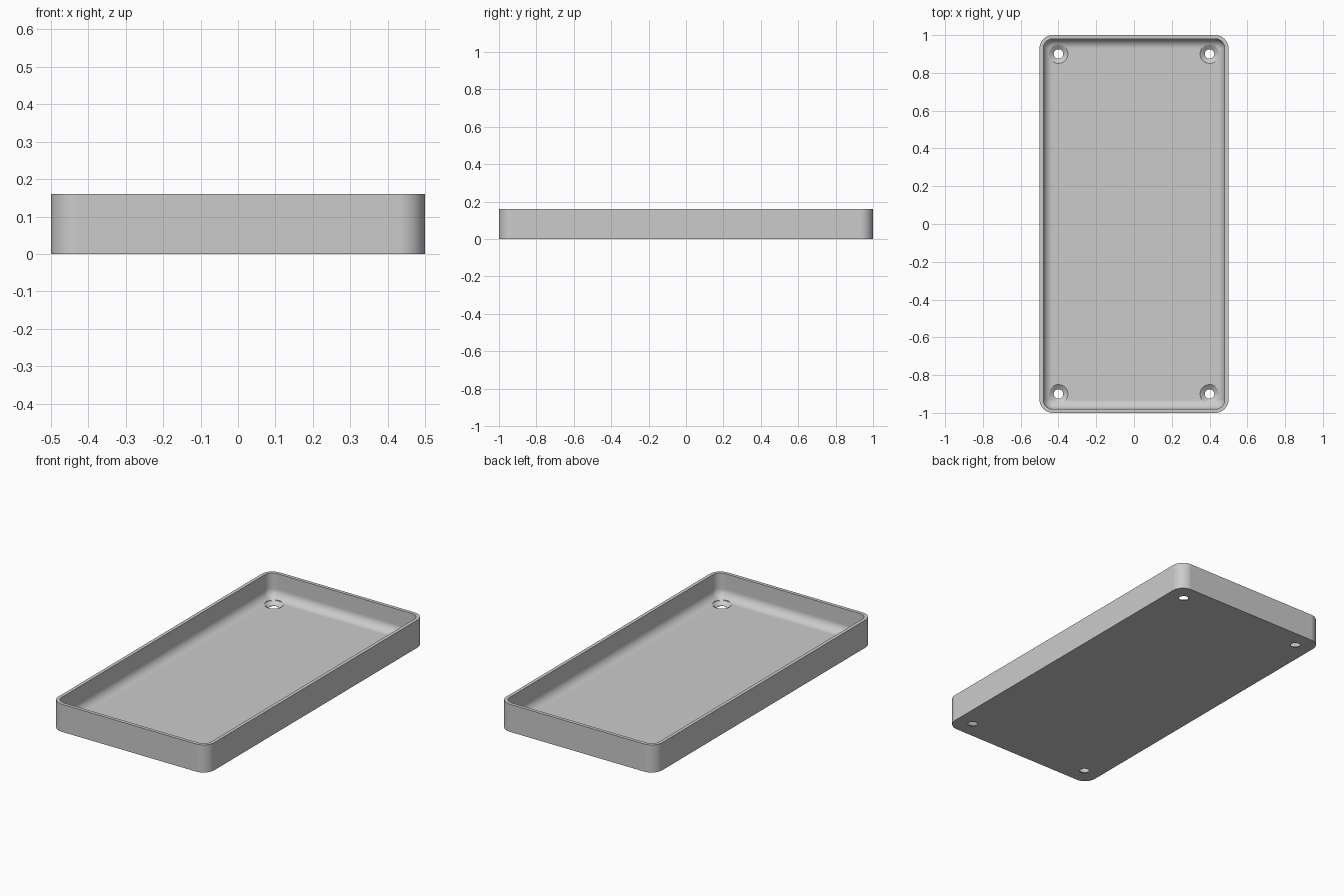
import bpy, bmesh, math

cube = bpy.data.objects.get("Cube")
if cube:
    bpy.data.objects.remove(cube, do_unlink=True)

HALF_X, HALF_Y, HEIGHT = 0.5, 1.0, 0.16
WALL, FLOOR, CORNER, FILLET = 0.02, 0.02, 0.07, 0.05
ARC_STEPS, FILLET_STEPS, HOLE_SIDES = 12, 10, 48

grey = bpy.data.materials.new("light_grey")
grey.use_nodes = True
colour = (0.6, 0.6, 0.6, 1)
grey.diffuse_color = colour
grey.node_tree.nodes["Principled BSDF"].inputs["Base Color"].default_value = colour


def rounded_ring(bm, inset, z):
    """Ring of vertices round a rounded rectangle, inset from the outer wall."""
    r = max(CORNER - inset, 0)
    cx, cy = HALF_X - inset - r, HALF_Y - inset - r
    ring = []
    for quarter, (sx, sy) in enumerate([(1, 1), (-1, 1), (-1, -1), (1, -1)]):
        for i in range(ARC_STEPS + 1):
            a = math.pi / 2 * (quarter + i / ARC_STEPS)
            ring.append(bm.verts.new((sx * cx + r * math.cos(a),
                                      sy * cy + r * math.sin(a), z)))
    return ring


def loft(name, make_rings):
    """Skin consecutive rings and cap both ends."""
    bm = bmesh.new()
    rings = make_rings(bm)
    for low, high in zip(rings, rings[1:]):
        n = len(low)
        for i in range(n):
            j = (i + 1) % n
            bm.faces.new((low[i], low[j], high[j], high[i]))
    bm.faces.new(rings[0][::-1])
    bm.faces.new(rings[-1])
    bmesh.ops.remove_doubles(bm, verts=bm.verts, dist=1e-5)
    bmesh.ops.recalc_face_normals(bm, faces=bm.faces)
    mesh = bpy.data.meshes.new(name)
    bm.to_mesh(mesh)
    bm.free()
    mesh.materials.append(grey)
    obj = bpy.data.objects.new(name, mesh)
    bpy.context.collection.objects.link(obj)
    return obj


# Tray: outer wall, rim, inner wall, and fillet down to the floor
def tray_rings(bm):
    profile = [(0, 0), (0, HEIGHT), (WALL, HEIGHT)]
    for i in range(FILLET_STEPS + 1):
        a = math.pi / 2 * i / FILLET_STEPS
        profile.append((WALL + FILLET * (1 - math.cos(a)),
                        FLOOR + FILLET * (1 - math.sin(a))))
    return [rounded_ring(bm, inset, z) for inset, z in profile]


tray = loft("tray", tray_rings)


# Countersunk screw holes in the four corners
def hole_rings(x, y):
    def rings(bm):
        result = []
        for r, z in [(0.025, -0.02), (0.025, 0.002), (0.05, FLOOR), (0.05, 0.1)]:
            angles = [math.tau * i / HOLE_SIDES for i in range(HOLE_SIDES)]
            result.append([bm.verts.new((x + r * math.cos(a), y + r * math.sin(a), z))
                           for a in angles])
        return result
    return rings


bpy.ops.object.select_all(action='DESELECT')
tray.select_set(True)
bpy.context.view_layer.objects.active = tray
for x in (-0.4, 0.4):
    for y in (-0.9, 0.9):
        cutter = loft("hole_cutter", hole_rings(x, y))
        cutter.hide_render = True
        cut = tray.modifiers.new("screw_hole", 'BOOLEAN')
        cut.operation, cut.solver, cut.object = 'DIFFERENCE', 'EXACT', cutter
        bpy.ops.object.modifier_apply(modifier=cut.name)
        bpy.data.objects.remove(cutter, do_unlink=True)

# Smooth fillets and corners, flat floor and walls
bpy.ops.object.shade_smooth_by_angle(angle=math.radians(30))
weighted = tray.modifiers.new("weighted_normals", 'WEIGHTED_NORMAL')
weighted.keep_sharp = True
